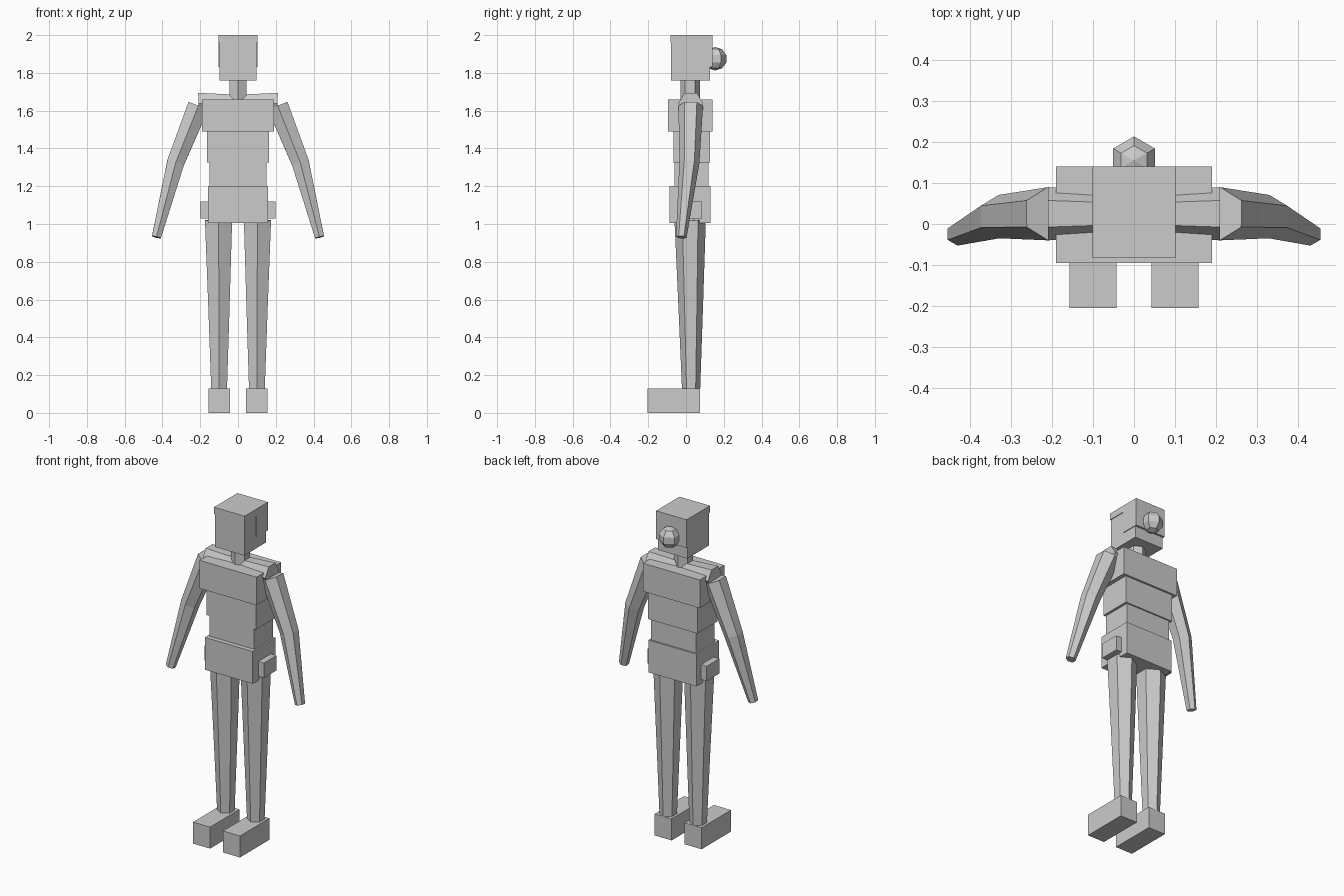
import bpy, bmesh, math
from mathutils import Vector

if "Cube" in bpy.data.objects:
    bpy.data.objects.remove(bpy.data.objects["Cube"], do_unlink=True)

GREY = (0.6, 0.6, 0.6, 1)
mat = bpy.data.materials.new("plain_grey")
mat.use_nodes = True
mat.diffuse_color = GREY
mat.node_tree.nodes["Principled BSDF"].inputs["Base Color"].default_value = GREY


def finish(name, bm):
    bmesh.ops.recalc_face_normals(bm, faces=bm.faces)
    mesh = bpy.data.meshes.new(name)
    bm.to_mesh(mesh)
    bm.free()
    mesh.materials.append(mat)
    obj = bpy.data.objects.new(name, mesh)
    bpy.context.collection.objects.link(obj)
    return obj


def box(name, x, y, z):
    """Box from its (low, high) range on each axis."""
    bm = bmesh.new()
    bmesh.ops.create_cube(bm, size=1)
    for v in bm.verts:
        v.co = [(r[0] + r[1]) / 2 + c * (r[1] - r[0]) for r, c in zip((x, y, z), v.co)]
    return finish(name, bm)


def limb(name, points, radii):
    """Six-sided tube along a path, with corners pointing forward and back."""
    bm = bmesh.new()
    pts = [Vector(p) for p in points]
    rings = []
    for i, (p, r) in enumerate(zip(pts, radii)):
        along = (pts[min(i + 1, len(pts) - 1)] - pts[max(i - 1, 0)]).normalized()
        side = along.cross(Vector((0, 1, 0))).normalized()
        depth = side.cross(along)
        angles = [math.radians(60 * k) for k in range(6)]
        rings.append([bm.verts.new(p + r * (math.cos(a) * depth + math.sin(a) * side))
                      for a in angles])
    for low, high in zip(rings, rings[1:]):
        for k in range(6):
            n = (k + 1) % 6
            bm.faces.new((low[k], low[n], high[n], high[k]))
    bm.faces.new(rings[0])
    bm.faces.new(rings[-1])
    return finish(name, bm)


# Torso blocks
box("chest", (-0.19, 0.19), (-0.095, 0.14), (1.49, 1.66))
box("ribs", (-0.165, 0.165), (-0.065, 0.128), (1.325, 1.49))
box("waist", (-0.15, 0.15), (-0.06, 0.12), (1.2, 1.325))
box("hips", (-0.16, 0.16), (-0.088, 0.13), (1.005, 1.2))

# Neck and head
limb("neck", [(0, 0.022, 1.6), (0, 0.022, 1.78)], [0.052, 0.052])
box("head", (-0.098, 0.098), (-0.08, 0.128), (1.76, 1.99))
box("hair_top", (-0.102, 0.102), (-0.083, 0.14), (1.96, 2.0))
box("hair_back", (-0.102, 0.102), (0.03, 0.14), (1.83, 1.97))

# Hair bun
bm = bmesh.new()
bmesh.ops.create_uvsphere(bm, u_segments=6, v_segments=5, radius=0.062)
bmesh.ops.translate(bm, verts=bm.verts, vec=(0, 0.155, 1.875))
finish("hair_bun", bm)

# Paired parts
for label, s in (("left", 1), ("right", -1)):
    def span(a, b):
        return tuple(sorted((s * a, s * b)))

    limb(label + "_shoulder", [(s * 0.02, 0.025, 1.64), (s * 0.21, 0.025, 1.638)],
         [0.052, 0.065])
    limb(label + "_arm",
         [(s * 0.21, 0.025, 1.625), (s * 0.33, 0.018, 1.325), (s * 0.432, -0.025, 0.93)],
         [0.065, 0.053, 0.028])
    limb(label + "_leg",
         [(s * 0.103, 0.022, 1.02), (s * 0.101, 0.025, 0.56), (s * 0.1, 0.027, 0.12)],
         [0.083, 0.065, 0.048])
    box(label + "_foot", span(0.043, 0.157), (-0.205, 0.075), (0, 0.13))
    box(label + "_pouch", span(0.14, 0.198), (-0.035, 0.085), (1.03, 1.12))
